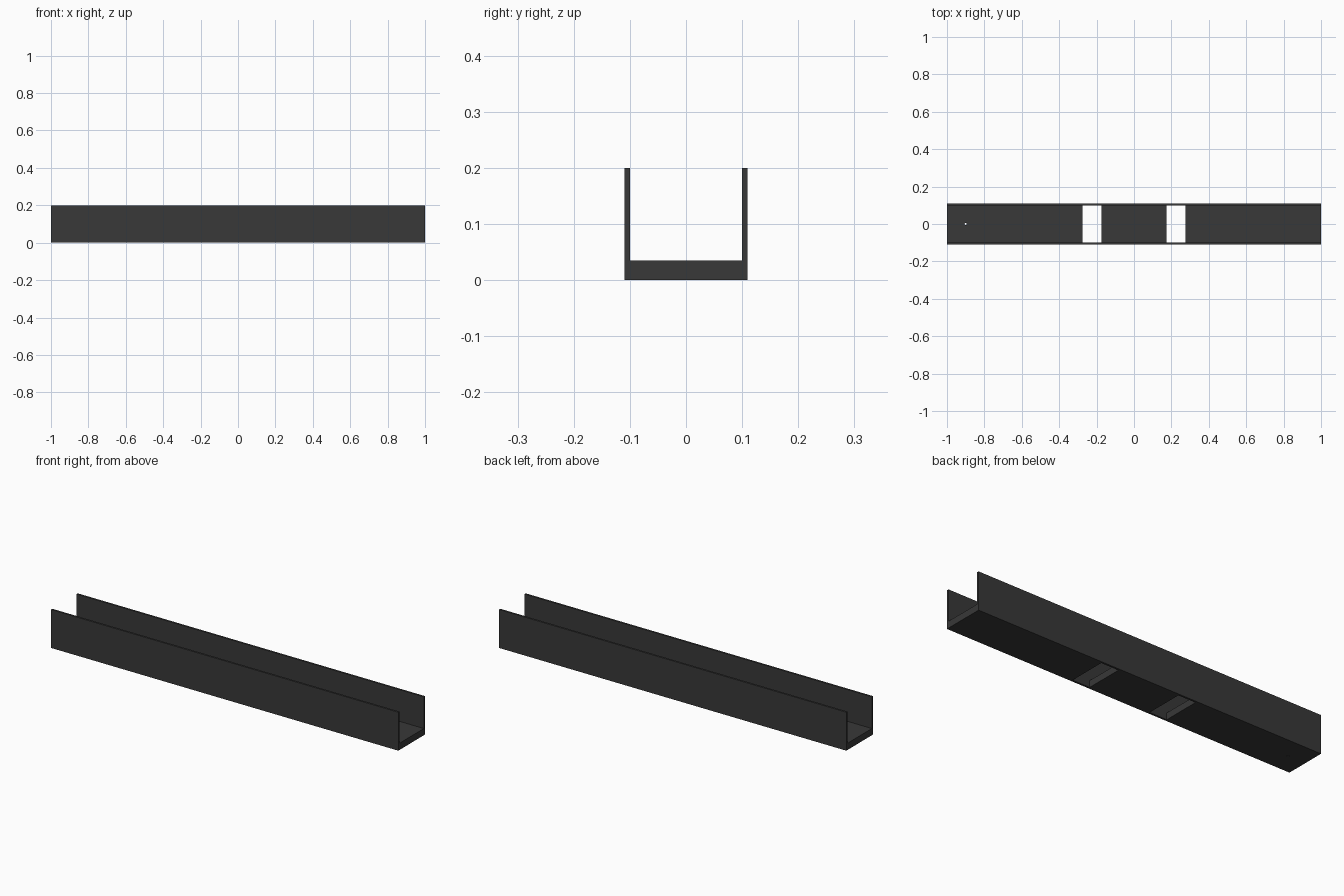
import bpy

if "Cube" in bpy.data.objects:
    bpy.data.objects.remove(bpy.data.objects["Cube"])

mat = bpy.data.materials.new("dark_grey")
mat.diffuse_color = (0.04, 0.04, 0.04, 1)
mat.use_nodes = True
mat.node_tree.nodes["Principled BSDF"].inputs["Base Color"].default_value = mat.diffuse_color


def box(name, x0, x1, y0, y1, z0, z1):
    bpy.ops.mesh.primitive_cube_add(size=1, location=((x0 + x1) / 2, (y0 + y1) / 2, (z0 + z1) / 2))
    ob = bpy.context.object
    ob.name = name
    ob.scale = (x1 - x0, y1 - y0, z1 - z0)
    bpy.ops.object.transform_apply(location=False, rotation=False, scale=True)
    ob.data.materials.append(mat)
    return ob


# side walls
box("wall_front", -1, 1, -0.11, -0.10, 0, 0.2)
box("wall_back", -1, 1, 0.10, 0.11, 0, 0.2)

# floor panels separated by two open slots
floor_left = box("floor_left", -1, -0.275, -0.10, 0.10, 0, 0.035)
box("floor_middle", -0.175, 0.175, -0.10, 0.10, 0, 0.035)
box("floor_right", 0.275, 1, -0.10, 0.10, 0, 0.035)

# small pin hole near the left end
bpy.ops.mesh.primitive_cylinder_add(vertices=16, radius=0.006, depth=0.2, location=(-0.9, 0, 0))
cutter = bpy.context.object
cutter.name = "pin_hole_cutter"
cutter.hide_render = True
cutter.hide_set(True)
cut = floor_left.modifiers.new("pin_hole", "BOOLEAN")
cut.object = cutter
cut.operation = "DIFFERENCE"
cut.solver = "EXACT"
